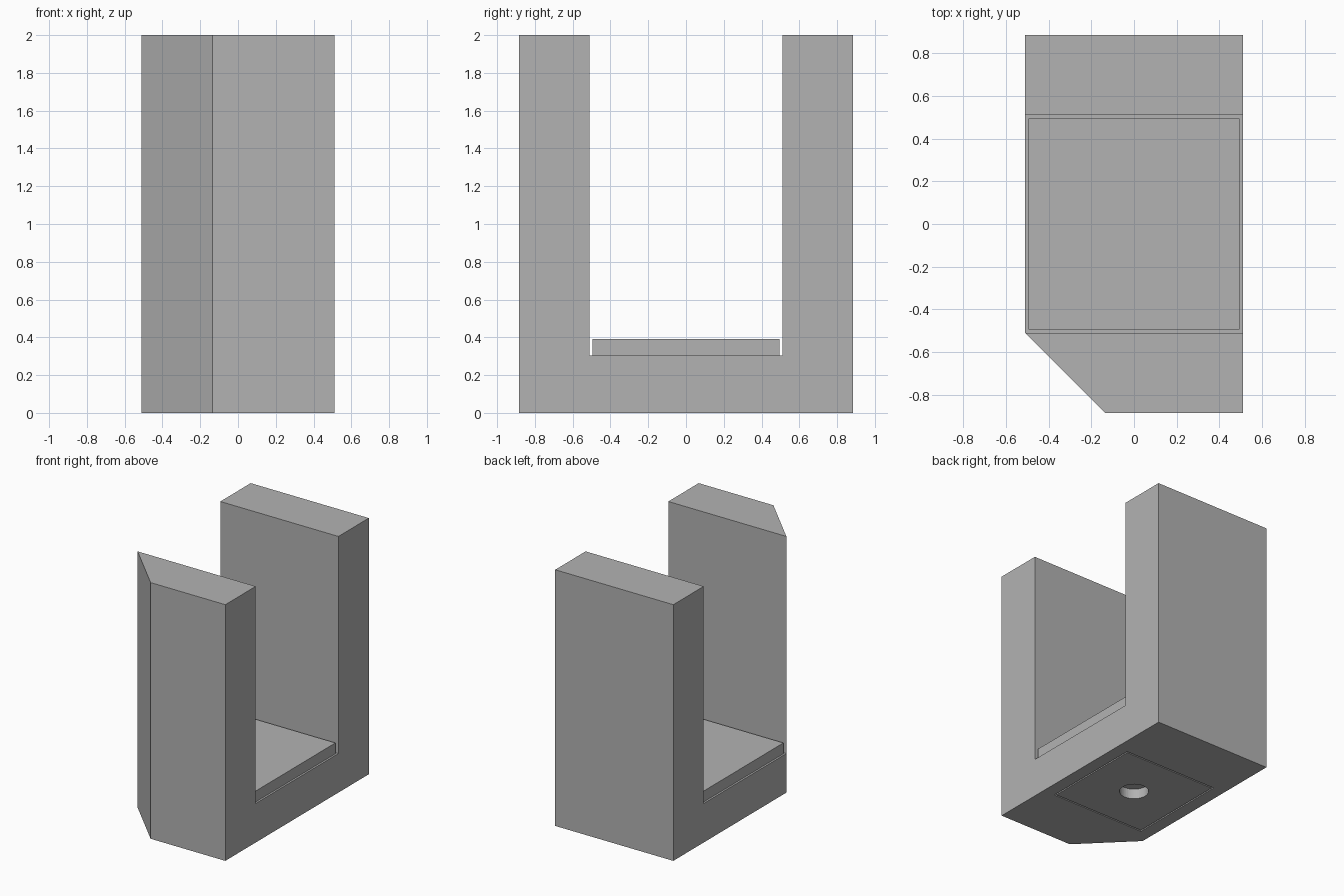
import bpy
import bmesh
from mathutils import Vector

if "Cube" in bpy.data.objects:
    bpy.data.objects.remove(bpy.data.objects["Cube"], do_unlink=True)

HALF_X, HALF_Y, HEIGHT = 0.51, 0.885, 2.0
SLOT, FLOOR = 0.51, 0.305          # half width of the slot, height of its floor
PLATE, PLATE_TOP = 0.495, 0.39
STEM, OPENING = 0.36, 0.41         # half widths of the stem and its opening

grey = bpy.data.materials.new("plain grey")
grey.use_nodes = True
grey.diffuse_color = (0.45, 0.45, 0.45, 1)
grey.node_tree.nodes["Principled BSDF"].inputs["Base Color"].default_value = grey.diffuse_color


def add_object(name, bm):
    bmesh.ops.recalc_face_normals(bm, faces=bm.faces)
    mesh = bpy.data.meshes.new(name)
    bm.to_mesh(mesh)
    bm.free()
    mesh.materials.append(grey)
    obj = bpy.data.objects.new(name, mesh)
    bpy.context.collection.objects.link(obj)
    return obj


def box(bm, half, z0, z1):
    verts = bmesh.ops.create_cube(bm, size=2)["verts"]
    for v in verts:
        v.co = Vector((v.co.x * half, v.co.y * half, z1 if v.co.z > 0 else z0))


def cut(target, cutter):
    mod = target.modifiers.new("cut", 'BOOLEAN')
    mod.operation = 'DIFFERENCE'
    mod.solver = 'EXACT'
    mod.object = cutter
    cutter.hide_render = True
    bpy.context.view_layer.objects.active = target
    bpy.ops.object.modifier_apply(modifier=mod.name)
    bpy.data.objects.remove(cutter, do_unlink=True)


# U-shaped holder: side profile extruded across the width
half_profile = [(HALF_Y, 0), (HALF_Y, HEIGHT), (SLOT, HEIGHT), (SLOT, FLOOR)]
profile = half_profile + [(-y, z) for y, z in reversed(half_profile)]
bm = bmesh.new()
face = bm.faces.new([bm.verts.new((-HALF_X, y, z)) for y, z in profile])
sides = bmesh.ops.extrude_face_region(bm, geom=[face])["geom"]
bmesh.ops.translate(bm, vec=(2 * HALF_X, 0, 0),
                    verts=[g for g in sides if isinstance(g, bmesh.types.BMVert)])

# Bevelled front corner
result = bmesh.ops.bisect_plane(bm, geom=bm.verts[:] + bm.edges[:] + bm.faces[:],
                                plane_co=(-HALF_X, -SLOT, 0), plane_no=(-1, -1, 0),
                                dist=0.0001, clear_outer=True)
bmesh.ops.holes_fill(bm, edges=[e for e in bm.edges if e.is_boundary], sides=0)
holder = add_object("holder", bm)

# Square opening through the holder floor
bm = bmesh.new()
box(bm, OPENING, -0.1, FLOOR + 0.1)
cut(holder, add_object("opening_cutter", bm))

# Loose plate with a square stem reaching down through the opening
bm = bmesh.new()
box(bm, PLATE, FLOOR, PLATE_TOP)
bm.normal_update()
bottom = min(bm.faces, key=lambda f: f.calc_center_median().z)
bmesh.ops.inset_region(bm, faces=[bottom], thickness=PLATE - STEM)
stem = bmesh.ops.extrude_face_region(bm, geom=[bottom])["geom"]
bmesh.ops.delete(bm, geom=[bottom] if bottom.is_valid else [], context='FACES_ONLY')
bmesh.ops.translate(bm, vec=(0, 0, -FLOOR),
                    verts=[g for g in stem if isinstance(g, bmesh.types.BMVert)])
plate = add_object("plate_with_stem", bm)

# Shallow round hole under the stem
bm = bmesh.new()
bmesh.ops.create_cone(bm, cap_ends=True, segments=48, radius1=0.105, radius2=0.105, depth=0.16)
cut(plate, add_object("hole_cutter", bm))
